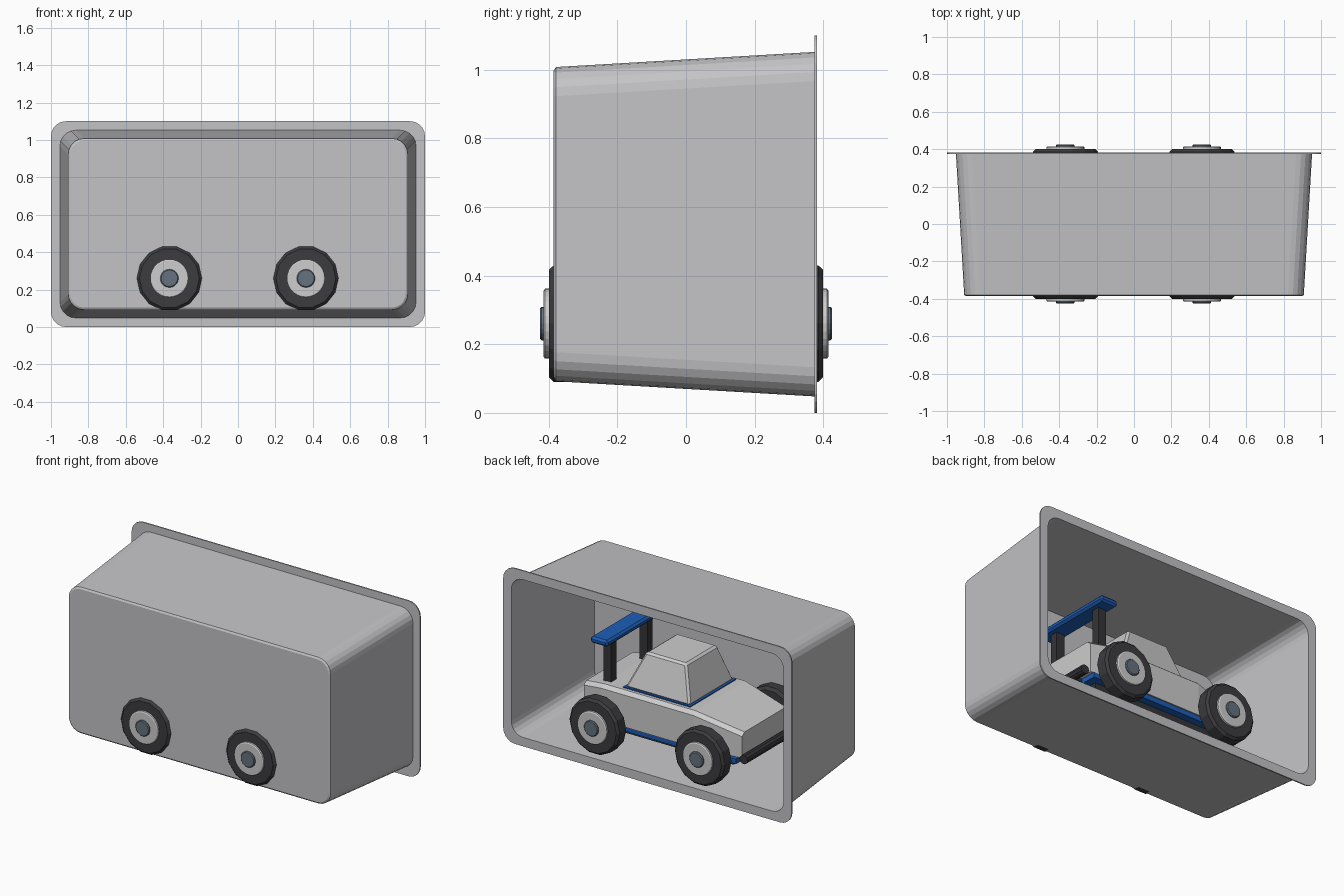
import bpy, bmesh, math

if "Cube" in bpy.data.objects:
    bpy.data.objects.remove(bpy.data.objects["Cube"])


def material(name, rgb):
    m = bpy.data.materials.new(name)
    m.diffuse_color = (*rgb, 1)
    m.use_nodes = True
    m.node_tree.nodes["Principled BSDF"].inputs["Base Color"].default_value = m.diffuse_color
    return m


SHELL = material("shell grey", (0.55, 0.55, 0.57))
BODY = material("body light grey", (0.61, 0.61, 0.62))
TYRE = material("tyre black", (0.045, 0.045, 0.05))
HUB = material("hub slate", (0.13, 0.17, 0.21))
BLUE = material("bright blue", (0.012, 0.11, 0.47))
TRIM = material("trim charcoal", (0.035, 0.035, 0.04))


def loft(name, loops, mat, bevel=0.0):
    """Skin a run of equal-length loops and cap both ends."""
    bm = bmesh.new()
    rings = [[bm.verts.new(p) for p in loop] for loop in loops]
    n = len(rings[0])
    for a, b in zip(rings, rings[1:]):
        for i in range(n):
            j = (i + 1) % n
            bm.faces.new((a[i], a[j], b[j], b[i]))
    bm.faces.new(rings[0])
    bm.faces.new(rings[-1][::-1])
    bmesh.ops.recalc_face_normals(bm, faces=bm.faces)
    me = bpy.data.meshes.new(name)
    bm.to_mesh(me)
    bm.free()
    me.materials.append(mat)
    ob = bpy.data.objects.new(name, me)
    bpy.context.collection.objects.link(ob)
    if bevel:
        mod = ob.modifiers.new("edge bevel", "BEVEL")
        mod.width = bevel
        mod.segments = 1
        mod.limit_method = "ANGLE"
    return ob


def rect_xy(x0, x1, hy, z, yc=0.0):
    return [(x0, yc - hy, z), (x1, yc - hy, z), (x1, yc + hy, z), (x0, yc + hy, z)]


def box(name, x0, x1, yc, hy, z0, z1, mat, bevel=0.0):
    return loft(name, [rect_xy(x0, x1, hy, z0, yc), rect_xy(x0, x1, hy, z1, yc)], mat, bevel)


def rounded_rect(y, hx, hz, r, segs=5):
    """Rounded rectangle facing y, centred at mid height."""
    pts = []
    for k, (sx, sz) in enumerate(((1, 1), (-1, 1), (-1, -1), (1, -1))):
        for i in range(segs + 1):
            a = math.pi / 2 * (k + i / segs)
            pts.append((sx * (hx - r) + r * math.cos(a), y,
                        0.55 + sz * (hz - r) + r * math.sin(a)))
    return pts


def lathe_y(name, x, z, profile, sides, mat):
    """Turned part about a y axis; profile is (y, radius)."""
    return loft(name, [[(x + r * math.cos(2 * math.pi * i / sides), y,
                         z + r * math.sin(2 * math.pi * i / sides))
                        for i in range(sides)] for y, r in profile], mat)


# Tapered tray, open at the back, with a flat flange around the opening
T = 0.008
loft("display_tray", [
    rounded_rect(-0.386, 0.897, 0.447, 0.075),
    rounded_rect(-0.379, 0.908, 0.458, 0.085),
    rounded_rect(0.374, 0.952, 0.502, 0.085),
    rounded_rect(0.374, 1.0, 0.55, 0.08),
    rounded_rect(0.382, 1.0, 0.55, 0.08),
    rounded_rect(0.382, 0.952 - T, 0.502 - T, 0.08),
    rounded_rect(-0.378, 0.908 - T, 0.458 - T, 0.08)], SHELL)

# Car body: raised deck, sloped bonnet with narrowing nose
body_sections = [(0.53, 0.255, 0.445), (0.40, 0.27, 0.465), (-0.24, 0.27, 0.465), (-0.55, 0.23, 0.40)]
loft("car_body", [[(x, -hy, 0.245), (x, hy, 0.245), (x, hy, zt - 0.02), (x, hy - 0.025, zt),
                   (x, -hy + 0.025, zt), (x, -hy, zt - 0.02)]
                  for x, hy, zt in body_sections], BODY)

# Cabin with a thin blue seam at its foot
box("cabin_seam", -0.187, 0.277, 0, 0.226, 0.463, 0.471, BLUE)
loft("cabin", [rect_xy(-0.18, 0.27, 0.22, 0.466), rect_xy(-0.11, 0.17, 0.155, 0.69)], BODY, 0.012)

# Chassis plate
box("chassis_plate", -0.53, 0.51, 0, 0.262, 0.215, 0.246, BLUE)

# Rear wing
box("rear_wing", 0.35, 0.47, 0, 0.28, 0.715, 0.755, BLUE, 0.012)

# Bumper bars across the front and rear
for label, x in (("front", -0.575), ("rear", 0.565)):
    lathe_y(label + "_bumper_bar", x, 0.25, [(-0.25, 0.028), (0.25, 0.028)], 10, TRIM)
    for s in (-1, 1):
        box(label + "_bumper_bracket", min(x, x * 0.85), max(x, x * 0.85), s * 0.14, 0.02,
            0.225, 0.255, TRIM)

# Wing posts and underbody rails on each side
for s in (-1, 1):
    box("wing_post", 0.375, 0.43, s * 0.18, 0.025, 0.44, 0.72, TRIM)
    box("underbody_rail", -0.48, 0.46, s * 0.19, 0.025, 0.18, 0.22, TRIM)

# Wheels, rims, hubs and axles
for x in (-0.367, 0.363):
    lathe_y("axle", x, 0.26, [(-0.33, 0.025), (0.33, 0.025)], 10, TRIM)
    for s in (-1, 1):
        lathe_y("tyre", x, 0.26, [(s * y, r) for y, r in
                ((0.308, 0.155), (0.322, 0.174), (0.386, 0.174), (0.400, 0.160))], 14, TYRE)
        lathe_y("rim", x, 0.26, [(s * y, r) for y, r in
                ((0.390, 0.102), (0.411, 0.102), (0.415, 0.096))], 28, BODY)
        lathe_y("hub_cap", x, 0.26, [(s * y, r) for y, r in
                ((0.400, 0.049), (0.421, 0.049), (0.426, 0.044))], 20, HUB)
